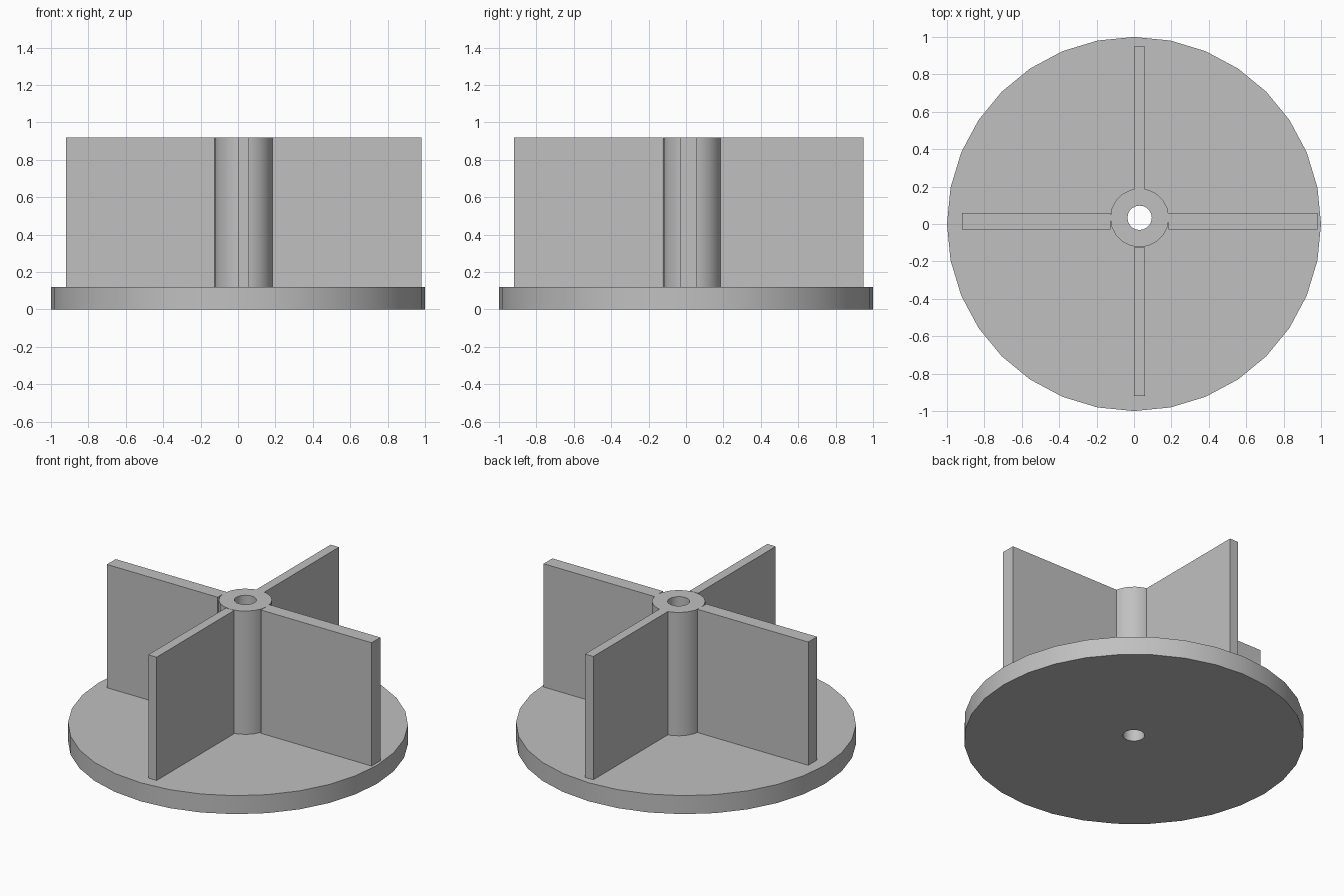
import bpy
import bmesh
from mathutils import Matrix, Vector

cube = bpy.data.objects.get("Cube")
if cube:
    bpy.data.objects.remove(cube, do_unlink=True)

grey = bpy.data.materials.new("plain grey")
grey.use_nodes = True
colour = (0.53, 0.53, 0.53, 1)
grey.diffuse_color = colour
grey.node_tree.nodes["Principled BSDF"].inputs["Base Color"].default_value = colour

BASE_TOP, TOP = 0.12, 0.92
HUB = Vector((0.03, 0.033, 0))
HUB_RADIUS, BORE = 0.157, 0.065


def finish(name, bm, smooth=False):
    bmesh.ops.recalc_face_normals(bm, faces=bm.faces)
    mesh = bpy.data.meshes.new(name)
    bm.to_mesh(mesh)
    bm.free()
    mesh.materials.append(grey)
    obj = bpy.data.objects.new(name, mesh)
    bpy.context.collection.objects.link(obj)
    if smooth:
        bpy.ops.object.select_all(action="DESELECT")
        obj.select_set(True)
        bpy.context.view_layer.objects.active = obj
        bpy.ops.object.shade_smooth_by_angle()
    return obj


def bored_disc(name, centre, radius, sides, z0, z1):
    """Cylinder pierced by the shaft hole."""
    bm = bmesh.new()
    for c, r, n in ((centre, radius, sides), (HUB, BORE, 20)):
        bmesh.ops.create_circle(bm, segments=n, radius=r,
                                matrix=Matrix.Translation((c.x, c.y, z0)))
    bmesh.ops.triangle_fill(bm, edges=bm.edges[:], use_beauty=True)
    ext = bmesh.ops.extrude_face_region(bm, geom=bm.faces[:])
    verts = [v for v in ext["geom"] if isinstance(v, bmesh.types.BMVert)]
    bmesh.ops.translate(bm, verts=verts, vec=(0, 0, z1 - z0))
    return finish(name, bm, smooth=True)


def vane(name, x0, x1, y0, y1):
    bm = bmesh.new()
    bmesh.ops.create_cube(bm, size=1)
    bmesh.ops.scale(bm, verts=bm.verts, vec=(x1 - x0, y1 - y0, TOP - BASE_TOP))
    bmesh.ops.translate(bm, verts=bm.verts,
                        vec=((x0 + x1) / 2, (y0 + y1) / 2, (TOP + BASE_TOP) / 2))
    return finish(name, bm)


# Round base and off-centre hub, both bored through
bored_disc("base_disc", Vector((0, 0, 0)), 1.0, 32, 0, BASE_TOP)
bored_disc("hub", HUB, HUB_RADIUS, 20, BASE_TOP, TOP)

# Four upright vanes around the hub
vane("left_vane", 0.185, 0.98, -0.03, 0.06)
vane("right_vane", -0.92, -0.125, -0.03, 0.06)
vane("back_vane", 0.0, 0.06, 0.18, 0.95)
vane("front_vane", 0.0, 0.06, -0.92, -0.125)
